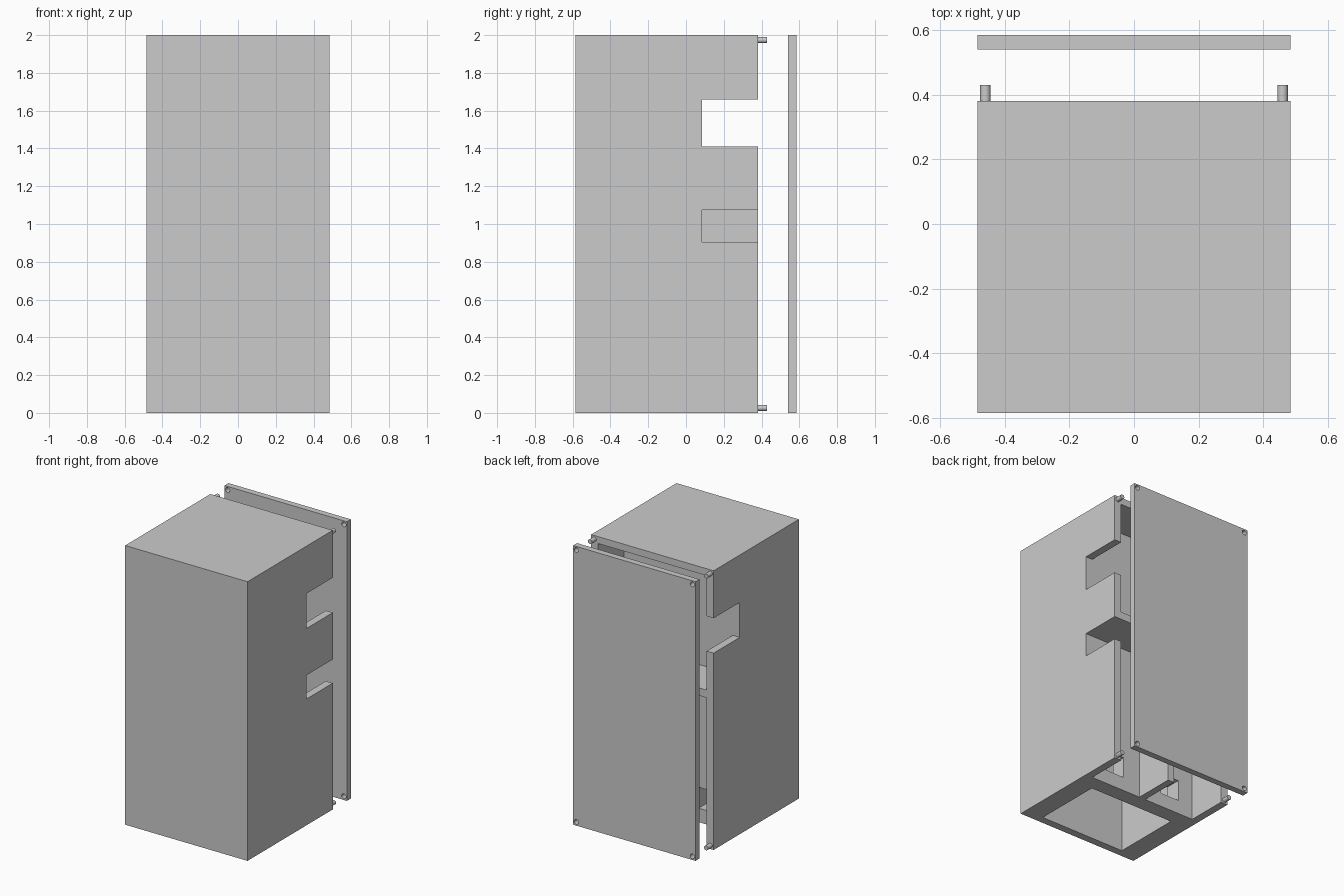
import bpy
from math import pi

cube = bpy.data.objects.get("Cube")
if cube:
    bpy.data.objects.remove(cube, do_unlink=True)

grey = bpy.data.materials.new("plain grey")
grey.use_nodes = True
colour = (0.6, 0.6, 0.6, 1)
grey.diffuse_color = colour
for node in grey.node_tree.nodes:
    if node.type == "BSDF_PRINCIPLED":
        node.inputs["Base Color"].default_value = colour


def box(name, x, y, z):
    """Box spanning the given (low, high) ranges."""
    spans = (x, y, z)
    bpy.ops.mesh.primitive_cube_add(size=1, location=[(a + b) / 2 for a, b in spans])
    ob = bpy.context.object
    ob.name = name
    ob.scale = [b - a for a, b in spans]
    bpy.ops.object.transform_apply(location=True, rotation=False, scale=True)
    ob.data.materials.append(grey)
    return ob


def rod(name, radius, x, y, z):
    """Cylinder along y."""
    bpy.ops.mesh.primitive_cylinder_add(
        vertices=32, radius=radius, depth=y[1] - y[0],
        location=(x, sum(y) / 2, z), rotation=(pi / 2, 0, 0))
    ob = bpy.context.object
    ob.name = name
    ob.data.materials.append(grey)
    bpy.ops.object.shade_smooth_by_angle()
    return ob


def cut(target, cutter):
    """Subtract the cutter from the target and discard it."""
    mod = target.modifiers.new("cut", "BOOLEAN")
    mod.operation = "DIFFERENCE"
    mod.solver = "EXACT"
    mod.object = cutter
    bpy.context.view_layer.objects.active = target
    bpy.ops.object.modifier_apply(modifier=mod.name)
    bpy.data.objects.remove(cutter, do_unlink=True)


W, BACK, BAY, INNER = 0.485, 0.38, 0.085, 0.43
DEEP = (BAY, 0.5)

# Cabinet body
body = box("cabinet_body", (-W, W), (-0.585, BACK), (0, 2))

# Front chamber, open underneath
cut(body, box("chamber_cutter", (-0.34, 0.34), (-0.53, -0.027), (-0.1, 1.94)))

# Upper rear bay
cut(body, box("bay_cutter", (-INNER, INNER), DEEP, (1.13, 1.95)))

# Paired lower rear bays and the ports into the chamber
for s in (-1, 1):
    cut(body, box("cell_cutter", sorted((s * 0.025, s * INNER)), DEEP, (-0.1, 1.075)))
    cut(body, box("port_cutter", sorted((s * 0.16, s * 0.31)), (-0.1, 0.2), (0.1, 0.25)))

# Side notches: the upper one on both walls, the lower one on the left wall only
cut(body, box("upper_notch_cutter", (-0.6, 0.6), DEEP, (1.41, 1.66)))
cut(body, box("lower_notch_cutter", (0.3, 0.6), DEEP, (0.905, 1.075)))

# Detached rear panel with corner holes, and the matching pegs
panel = box("rear_panel", (-W, W), (0.54, 0.585), (0, 2))
for x, side in ((-0.46, "right"), (0.46, "left")):
    for z, level in ((0.026, "lower"), (1.974, "upper")):
        cut(panel, rod("hole_cutter", 0.017, x, (0.5, 0.65), z))
        rod(f"{level}_{side}_peg", 0.016, x, (BACK - 0.01, 0.43), z)
